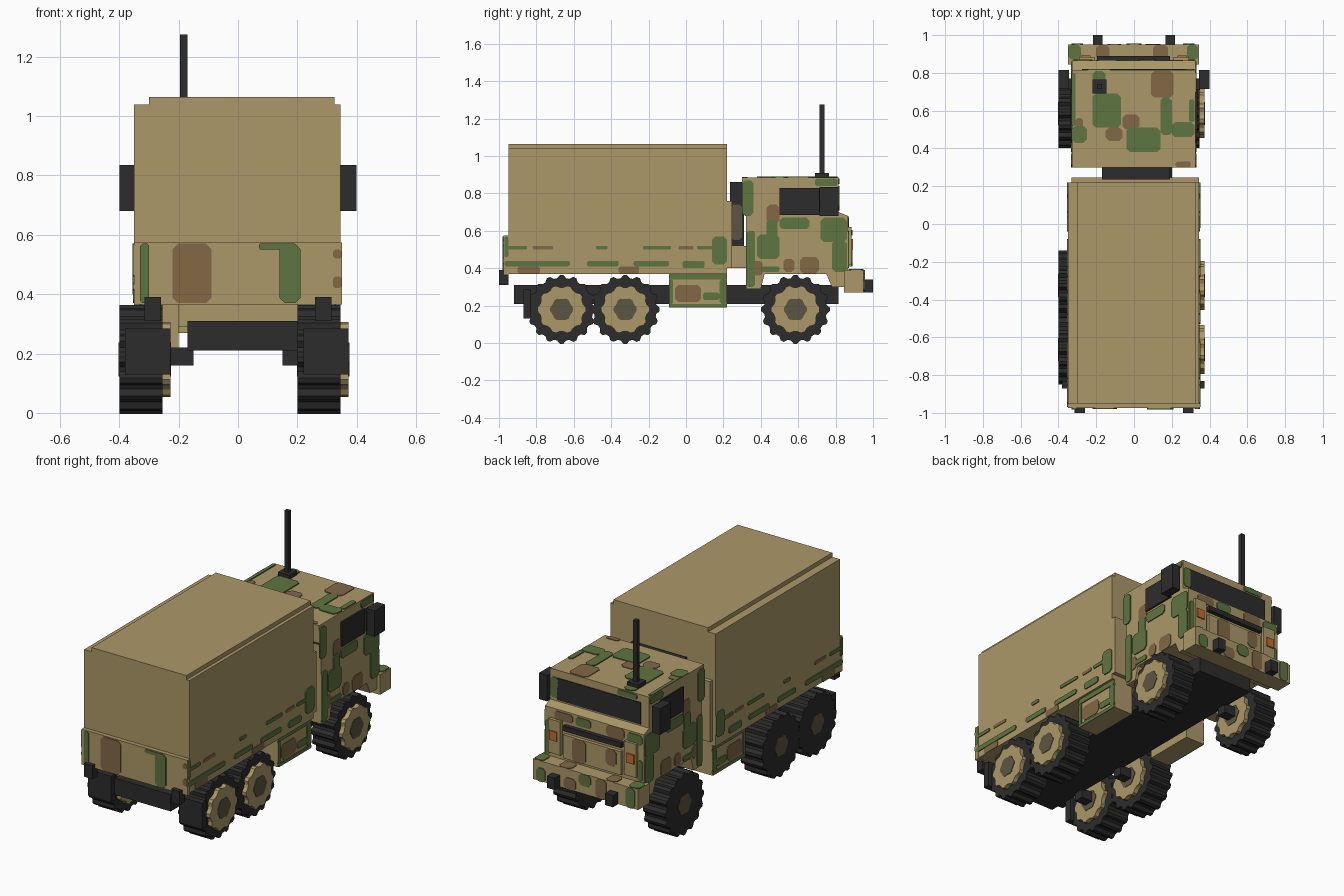
import bpy, bmesh, math
from mathutils import Vector

if "Cube" in bpy.data.objects:
    bpy.data.objects.remove(bpy.data.objects["Cube"])


def material(name, *rgb):
    lin = [((c / 255 + 0.055) / 1.055) ** 2.4 for c in rgb] + [1]
    m = bpy.data.materials.new(name)
    m.use_nodes = True
    m.diffuse_color = lin
    bsdf = next(n for n in m.node_tree.nodes if n.type == "BSDF_PRINCIPLED")
    bsdf.inputs["Base Color"].default_value = lin
    return m


tan = material("sand tan", 172, 152, 104)
green = material("leaf green", 95, 117, 64)
brown = material("earth brown", 130, 104, 70)
black = material("rubber black", 44, 44, 44)
grey = material("hub grey", 92, 85, 66)
orange = material("signal orange", 196, 110, 45)


def finish(name, bm, mat):
    bmesh.ops.recalc_face_normals(bm, faces=bm.faces)
    mesh = bpy.data.meshes.new(name)
    bm.to_mesh(mesh)
    bm.free()
    mesh.materials.append(mat)
    obj = bpy.data.objects.new(name, mesh)
    bpy.context.collection.objects.link(obj)
    return obj


def box(name, mat, x, y, z):
    """Box from three (low, high) ranges."""
    bm = bmesh.new()
    bmesh.ops.create_cube(bm, size=1)
    for v in bm.verts:
        v.co = [r[0] if c < 0 else r[1] for c, r in zip(v.co, (x, y, z))]
    return finish(name, bm, mat)


def pair(name, mat, x, y, z):
    """The same box on both sides."""
    box(name + "_left", mat, x, y, z)
    box(name + "_right", mat, (-x[1], -x[0]), y, z)


def prism(bm, points, offset):
    """Extrude a flat outline along an offset."""
    face = bm.faces.new([bm.verts.new(p) for p in points])
    ext = bmesh.ops.extrude_face_region(bm, geom=[face])["geom"]
    for v in ext:
        if isinstance(v, bmesh.types.BMVert):
            v.co += offset


def extrude_profile(name, mat, yz, x):
    bm = bmesh.new()
    prism(bm, [(x[0], *p) for p in yz], Vector((x[1] - x[0], 0, 0)))
    return finish(name, bm, mat)


def gear(name, mat, x, y, z, outer, inner, teeth):
    """Toothed disc around an axle along x."""
    step = math.pi / (2 * teeth)
    pts = []
    for i in range(4 * teeth):
        r = outer if i % 4 < 2 else inner
        pts.append((y + r * math.cos((i - 0.5) * step), z + r * math.sin((i - 0.5) * step)))
    return extrude_profile(name, mat, pts, x)


def patches(name, mat, axis, level, out, rects):
    """Painted patches with clipped corners; rects are in hundredths of a unit."""
    bm = bmesh.new()
    others = [i for i in range(3) if i != axis]
    depth = Vector((0, 0, 0))
    depth[axis] = out * (0.006 if mat is green else 0.004)
    for rect in rects:
        a, b, c, d = (v / 100 for v in rect)
        k = min(b - a, d - c, 0.07) * 0.25
        outline = [(a + k, c), (b - k, c), (b, c + k), (b, d - k),
                   (b - k, d), (a + k, d), (a, d - k), (a, c + k)]
        pts = []
        for u, v in outline:
            p = [level] * 3
            p[others[0]], p[others[1]] = u, v
            pts.append(p)
        prism(bm, pts, depth)
    return finish(name, bm, mat)


# Chassis and cargo body
box("chassis", black, (-.17, .2), (-.92, .815), (.21, .31))
box("cargo_body", tan, (-.35, .345), (-.95, .22), (.37, 1.04))
box("cargo_roof", tan, (-.3, .325), (-.95, .22), (1.04, 1.065))
box("tailgate", tan, (-.35, .35), (-.975, -.95), (.365, .575))
box("bed_bulkhead", tan, (-.33, .345), (.22, .245), (.4, .76))
pair("rear_hook", black, (.26, .315), (-1, -.95), (.31, .39))
pair("storage_box", tan, (.2, .325), (-.09, .22), (.19, .37))
box("air_intake", black, (-.17, .19), (.235, .31), (.52, .86))
box("intake_base", tan, (-.17, .19), (.235, .33), (.4, .52))
patches("intake_panel", grey, 0, .19, 1, [(24, 30, 55, 74)])

# Wheels: every hub faces the same way
for side, x in (("left", .2), ("right", -.4)):
    for row, y in (("front", .585), ("middle", -.325), ("rear", -.665)):
        n = f"{row}_{side}_"
        gear(n + "tyre", black, (x, x + .146), y, .18, .184, .168, 16)
        gear(n + "rim", tan, (x + .14, x + .172), y, .18, .13, .118, 10)
        gear(n + "hub", grey, (x - .002, x + .175), y, .18, .062, .056, 6)
    box("mudflap_" + side, black, (x + .02, x + .172), (-.87, -.83), (.13, .285))
    for row, y in (("front", .585), ("middle", -.325), ("rear", -.665)):
        box(f"{row}_{side}_axle", black, (min(x + .1, .15), max(x + .1, -.15)), (y - .03, y + .03), (.16, .22))

# Cab with wheel arches, stepped nose and bumper
cab_profile = [(.3, .885), (.3, .78), (.32, .76), (.32, .29), (.4, .29), (.42, .37), (.75, .37),
               (.78, .3), (.865, .3), (.865, .68), (.815, .7), (.815, .885)]
extrude_profile("cab", tan, cab_profile, (-.328, .325))
box("front_bumper", tan, (-.35, .345), (.845, .95), (.27, .39))
pair("tow_hook", black, (.167, .218), (.95, 1), (.27, .34))
box("windscreen", black, (-.275, .275), (.81, .821), (.71, .84))
pair("side_window", black, (.32, .336), (.5, .715), (.685, .83))
pair("mirror", black, (.345, .4), (.715, .815), (.68, .835))
pair("mirror_arm", black, (.32, .35), (.71, .77), (.7, .82))
box("grille_slot", black, (-.195, .19), (.86, .89), (.575, .605))
box("grille_panel", tan, (-.19, .19), (.86, .885), (.41, .55))
pair("lamp_pod", tan, (.21, .29), (.86, .885), (.42, .62))
pair("indicator", orange, (.23, .28), (.88, .893), (.5, .555))

# Antenna
box("antenna_base", black, (-.22, -.145), (.69, .765), (.885, .91))
box("antenna", black, (-.195, -.17), (.715, .74), (.91, 1.275))

# Camouflage on the cab
patches("roof_green", green, 2, .885, 1, [
    (-22, -7, 51, 69), (-4, 14, 38, 51), (14, 20, 47, 67), (20, 32, 46, 54),
    (-33, -25, 43, 52), (-22, -15, 73, 81), (-33, -31, 52, 80), (29, 32, 54, 66)])
patches("roof_brown", brown, 2, .885, 1, [
    (9, 21, 67, 81), (-6, 3, 50, 58), (-15, -6, 44, 51), (-31, -27, 50, 56), (22, 30, 30, 33)])
side_green = [(32, 37, 30, 60), (30, 36, 68, 87), (38, 50, 45, 58), (43, 49, 53, 66),
              (50, 66, 61, 67), (72, 86, 54, 67), (78, 86, 38, 55), (69, 81, 84, 88), (40, 50, 38, 41)]
side_brown = [(43, 50, 64, 74), (35, 41, 36, 44), (61, 71, 37, 46), (52, 58, 38, 45)]
patches("cab_left_green", green, 0, .325, 1, side_green)
patches("cab_left_brown", brown, 0, .325, 1, side_brown)
patches("cab_right_green", green, 0, -.328, -1, side_green)
patches("cab_right_brown", brown, 0, -.328, -1, side_brown)
patches("nose_green", green, 1, .865, 1, [(-32, -22, 61, 67), (29, 32, 40, 60), (2, 12, 62, 67), (-32, -29, 40, 52)])
patches("nose_brown", brown, 1, .865, 1, [(14, 26, 62, 67), (-20, -8, 61, 68)])
patches("grille_brown", brown, 1, .885, 1, [(4, 13, 41, 55), (-16, -9, 45, 55)])
patches("brow_green", green, 1, .815, 1, [(-25, -12, 85, 88), (27, 32, 72, 84)])

# Camouflage on the bumper
patches("bumper_top_green", green, 2, .39, 1, [(-35, -28, 87, 95), (28, 34, 87, 95)])
patches("bumper_top_brown", brown, 2, .39, 1, [(-20, -13, 87, 95), (10, 18, 87, 95)])
patches("bumper_front_green", green, 1, .95, 1, [(-33, -27, 27, 39), (26, 32, 27, 35), (-4, 4, 32, 39)])
patches("bumper_front_brown", brown, 1, .95, 1, [(-14, -7, 27, 39), (6, 14, 27, 34)])

# Camouflage on the bed sides, storage boxes and tailgate
bed_green = [(-97, -62, 41, 44), (-53, -36, 41, 44), (-28, -9, 41, 44), (-2, 10, 40, 44), (14, 22, 42, 57),
             (-95, -85, 50, 52), (-48, -42, 50, 52), (-23, -8, 50, 52), (6, 14, 50, 52), (-97, -95, 46, 57)]
bed_brown = [(-82, -71, 50, 52), (-36, -25, 37, 41), (-90, -78, 37, 41), (-4, 4, 50, 52)]
box_green = [(-9, 22, 34, 37), (-9, 22, 19, 21), (18, 22, 21, 34), (-9, -7, 21, 34), (9, 18, 23, 27)]
for side, s, bed, tank in (("left", 1, .345, .325), ("right", -1, -.35, -.325)):
    patches(f"bed_{side}_green", green, 0, bed, s, bed_green)
    patches(f"bed_{side}_brown", brown, 0, bed, s, bed_brown)
    patches(f"storage_{side}_green", green, 0, tank, s, box_green)
    patches(f"storage_{side}_brown", brown, 0, tank, s, [(-6, 8, 22, 31)])
patches("tailgate_green", green, 1, -.975, -1, [(14, 21, 37, 57), (7, 17, 55, 57), (-33, -30, 37, 57)])
patches("tailgate_brown", brown, 1, -.975, -1, [(-22, -9, 37, 57), (32, 35, 52, 55), (32, 35, 42, 46)])
